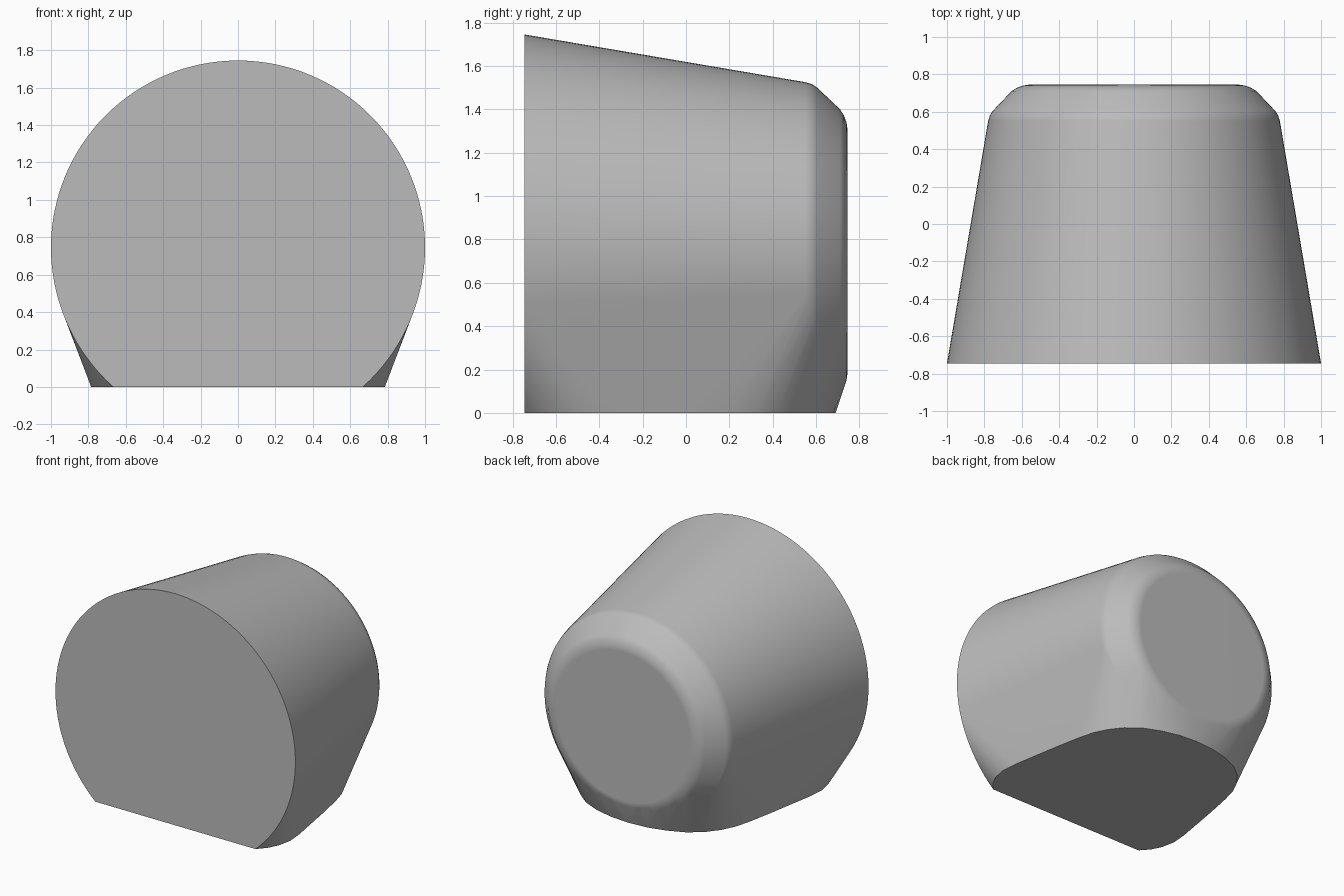
import bpy, bmesh, math
from mathutils import Vector

if "Cube" in bpy.data.objects:
    bpy.data.objects.remove(bpy.data.objects["Cube"], do_unlink=True)

AXIS_Z = 0.745
SEGMENTS = 128

# Plain grey material
grey = bpy.data.materials.new("plain_grey")
grey.use_nodes = True
colour = (0.5, 0.5, 0.5, 1)
grey.diffuse_color = colour
grey.node_tree.nodes["Principled BSDF"].inputs["Base Color"].default_value = colour

# Tapered drum profile as (radius, y), with a rounded back rim
profile = [(1, -0.745), (0.78, 0.55), (0.771, 0.58), (0.755, 0.605),
           (0.655, 0.71), (0.627, 0.728), (0.595, 0.74), (0.56, 0.745)]

# Half outline of the flat foot as (x, y), front to back
foot = [(0.667, -0.745), (0.725, -0.68), (0.765, -0.6), (0.785, -0.5),
        (0.776, -0.38), (0.745, -0.2), (0.711, 0), (0.672, 0.2),
        (0.64, 0.32), (0.59, 0.42), (0.52, 0.51), (0.42, 0.59),
        (0.29, 0.645), (0.15, 0.68), (0, 0.69)]

bm = bmesh.new()

# Turn the drum about its lying axis
rings = []
for radius, y in profile:
    rings.append([bm.verts.new((radius * math.cos(a), y, AXIS_Z + radius * math.sin(a)))
                  for a in (math.tau * i / SEGMENTS for i in range(SEGMENTS))])
for lower, upper in zip(rings, rings[1:]):
    for i in range(SEGMENTS):
        j = (i + 1) % SEGMENTS
        bm.faces.new((lower[i], lower[j], upper[j], upper[i]))
bm.faces.new(rings[0])
bm.faces.new(rings[-1])

# Cut the drum level with the ground
bmesh.ops.bisect_plane(bm, geom=bm.verts[:] + bm.edges[:] + bm.faces[:],
                       plane_co=(0, 0, 0), plane_no=(0, 0, 1), clear_inner=True)

# Stretch a tangent skin from the drum down to the foot outline
for x, y in foot:
    for side in ((1, -1) if x else (1,)):
        bm.verts.new((side * x, y, 0))
points = [v.co.copy() for v in bm.verts]
bm.clear()
for p in points:
    bm.verts.new(p)
bmesh.ops.convex_hull(bm, input=bm.verts[:])
bmesh.ops.delete(bm, geom=[v for v in bm.verts if not v.link_faces], context='VERTS')

# Merge the flat ends and foot into single faces
bmesh.ops.dissolve_limit(bm, angle_limit=math.radians(0.3),
                         verts=bm.verts[:], edges=bm.edges[:])
bmesh.ops.recalc_face_normals(bm, faces=bm.faces[:])

mesh = bpy.data.meshes.new("drum_body")
bm.to_mesh(mesh)
bm.free()
mesh.materials.append(grey)
body = bpy.data.objects.new("drum_body", mesh)
bpy.context.collection.objects.link(body)

# Smooth walls with crisp front and foot edges
bpy.ops.object.select_all(action='DESELECT')
body.select_set(True)
bpy.context.view_layer.objects.active = body
bpy.ops.object.shade_smooth_by_angle(angle=math.radians(35))
weighted = body.modifiers.new("even_shading", 'WEIGHTED_NORMAL')
weighted.keep_sharp = True
